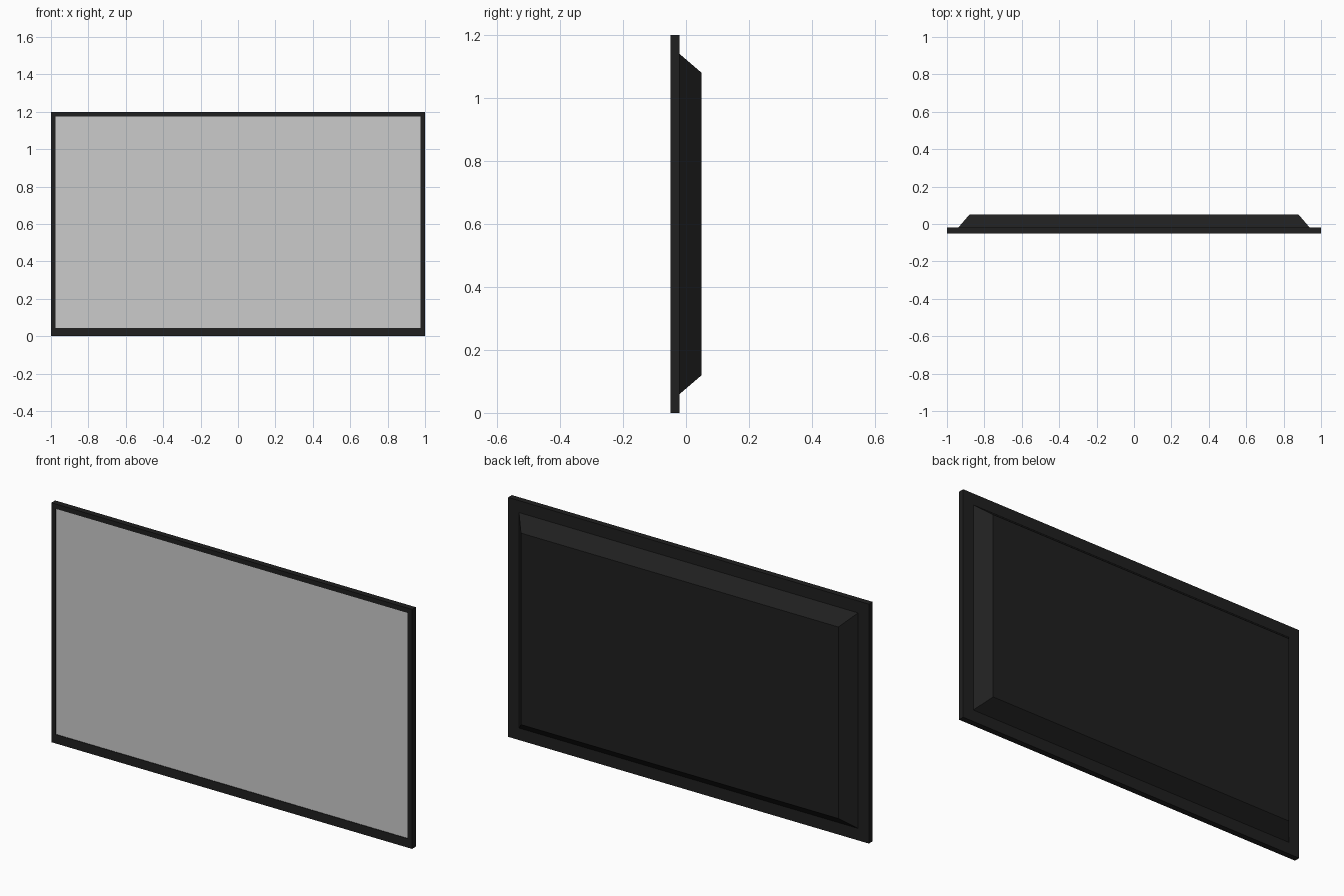
import bpy, bmesh

if "Cube" in bpy.data.objects:
    bpy.data.objects.remove(bpy.data.objects["Cube"])


def material(name, color):
    m = bpy.data.materials.new(name)
    m.diffuse_color = color
    m.use_nodes = True
    m.node_tree.nodes["Principled BSDF"].inputs["Base Color"].default_value = m.diffuse_color
    return m


def rect_loft(name, rings, cap_end=False, mat=None):
    """Loft rectangles given as (half width, bottom z, top z, y)."""
    bm = bmesh.new()
    loops = [[bm.verts.new(p) for p in
              ((-w, y, z0), (w, y, z0), (w, y, z1), (-w, y, z1))]
             for w, z0, z1, y in rings]
    for a, b in zip(loops, loops[1:]):
        for i in range(4):
            j = (i + 1) % 4
            bm.faces.new((a[i], b[i], b[j], a[j]))
    if cap_end:
        bm.faces.new(loops[-1][::-1])
    me = bpy.data.meshes.new(name)
    bm.to_mesh(me)
    bm.free()
    ob = bpy.data.objects.new(name, me)
    bpy.context.collection.objects.link(ob)
    if mat:
        me.materials.append(mat)
    return ob


black = material("black_plastic", (0.014, 0.014, 0.014, 1))

# Thin frame: back rim, outer sides, front bezel, small step to the screen
rect_loft("frame", [(0.94, 0.06, 1.14, -0.02),
                    (1.0, 0.0, 1.2, -0.02),
                    (1.0, 0.0, 1.2, -0.05),
                    (0.976, 0.045, 1.176, -0.05),
                    (0.976, 0.045, 1.176, -0.047)], mat=black)

# Tapered rear housing
back = rect_loft("back_housing", [(0.94, 0.06, 1.14, -0.02),
                                  (0.88, 0.12, 1.08, 0.05)], True, black)
back.data.flip_normals()
bm = bmesh.new()
bm.from_mesh(back.data)
bmesh.ops.recalc_face_normals(bm, faces=bm.faces)
if max(bm.faces, key=lambda f: f.calc_center_median().y).normal.y < 0:
    bmesh.ops.reverse_faces(bm, faces=bm.faces)
bm.to_mesh(back.data)
bm.free()

# Screen, facing the front
screen = rect_loft("screen", [(0.976, 0.045, 1.176, -0.047)], True)
screen.data.flip_normals()
